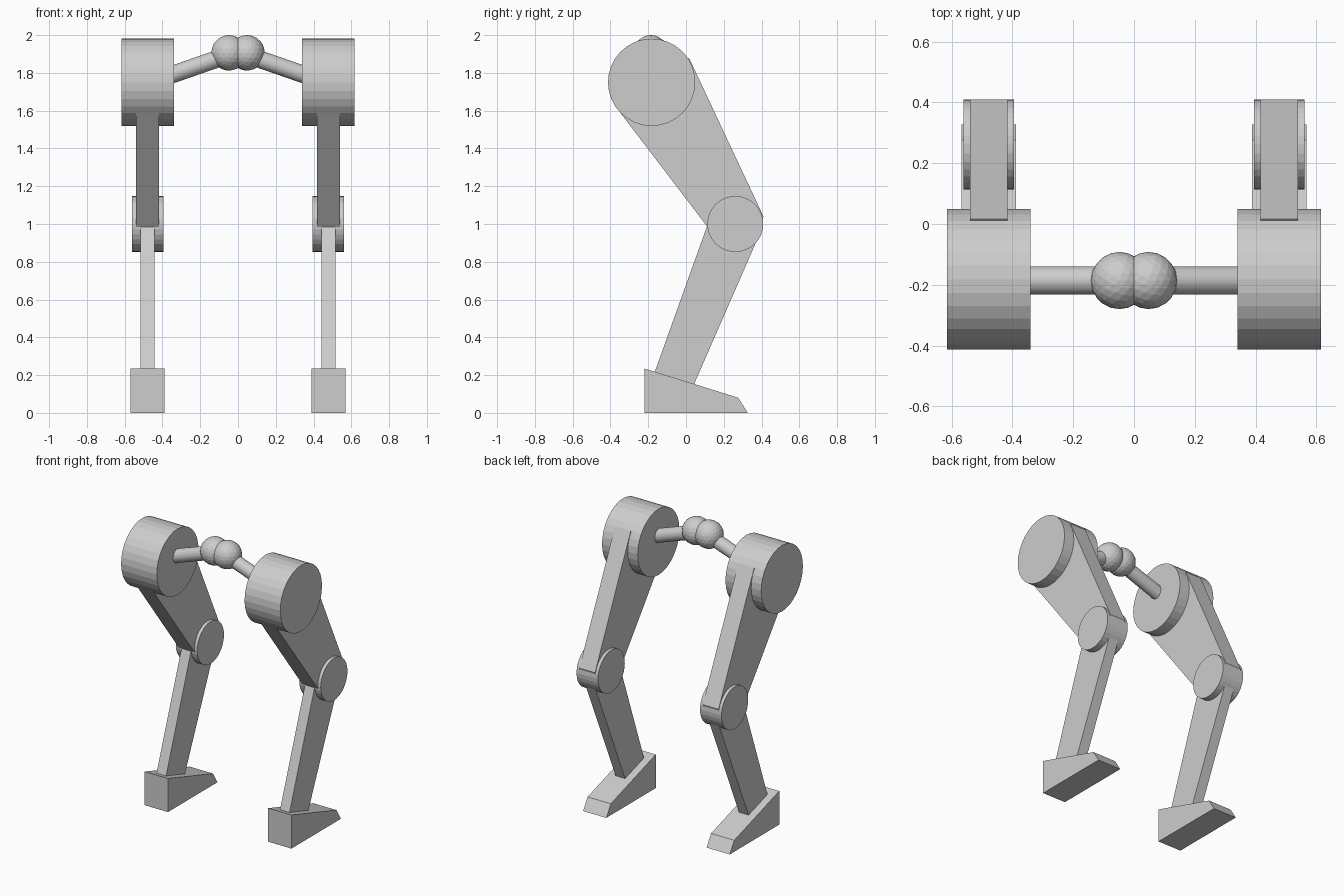
import bpy, bmesh
from math import pi
from mathutils import Vector, Matrix

if "Cube" in bpy.data.objects:
    bpy.data.objects.remove(bpy.data.objects["Cube"])

grey = bpy.data.materials.new("light grey")
grey.diffuse_color = (0.61, 0.61, 0.61, 1)
grey.use_nodes = True
grey.node_tree.nodes["Principled BSDF"].inputs["Base Color"].default_value = grey.diffuse_color


def finish(name, bm):
    bmesh.ops.recalc_face_normals(bm, faces=bm.faces)
    mesh = bpy.data.meshes.new(name)
    bm.to_mesh(mesh)
    bm.free()
    mesh.materials.append(grey)
    bpy.context.collection.objects.link(bpy.data.objects.new(name, mesh))


def rod(name, a, b, radius, sides=32):
    """Flat-shaded cylinder between two points."""
    a, b = Vector(a), Vector(b)
    turn = (b - a).to_track_quat('Z', 'Y').to_matrix().to_4x4()
    bm = bmesh.new()
    bmesh.ops.create_cone(bm, cap_ends=True, segments=sides, radius1=radius,
                          radius2=radius, depth=(b - a).length,
                          matrix=Matrix.Translation((a + b) / 2) @ turn)
    finish(name, bm)


def plate(name, profile, x, half_width):
    """Side (y, z) profile extruded along x."""
    bm = bmesh.new()
    face = bm.faces.new([bm.verts.new((x - half_width, y, z)) for y, z in profile])
    new = bmesh.ops.extrude_face_region(bm, geom=[face])["geom"]
    bmesh.ops.translate(bm, vec=(2 * half_width, 0, 0),
                        verts=[v for v in new if isinstance(v, bmesh.types.BMVert)])
    finish(name, bm)


def ball(name, centre, radius):
    bm = bmesh.new()
    bmesh.ops.create_icosphere(bm, subdivisions=3, radius=radius,
                               matrix=Matrix.Translation(centre))
    finish(name, bm)


HIP_Y = -0.182
thigh = [(0.016, 1.88), (0.41, 1.04), (0.40, 1.01), (0.128, 0.966), (-0.347, 1.588)]
shank = [(0.11, 0.985), (0.40, 0.97), (0.042, 0.15), (-0.168, 0.21)]
foot = [(-0.22, 0), (-0.22, 0.235), (0.277, 0.08), (0.327, 0)]

for side, s in (("left", -1), ("right", 1)):
    x = s * 0.478
    # hip drum and knee disc
    rod(side + "_hip_drum", (x - 0.138, HIP_Y, 1.75), (x + 0.138, HIP_Y, 1.75), 0.231)
    rod(side + "_knee", (x - 0.083, 0.261, 1.0), (x + 0.083, 0.261, 1.0), 0.148)
    # leg plates and foot
    plate(side + "_thigh", thigh, x, 0.061)
    plate(side + "_shank", shank, x, 0.037)
    plate(side + "_foot", foot, x, 0.09)
    # pelvis strut and centre ball
    rod(side + "_pelvis_strut", (s * 0.40, HIP_Y - 0.004, 1.773),
        (s * 0.05, HIP_Y - 0.004, 1.895), 0.046)
    ball(side + "_pelvis_ball", (s * 0.048, HIP_Y - 0.004, 1.906), 0.094)
